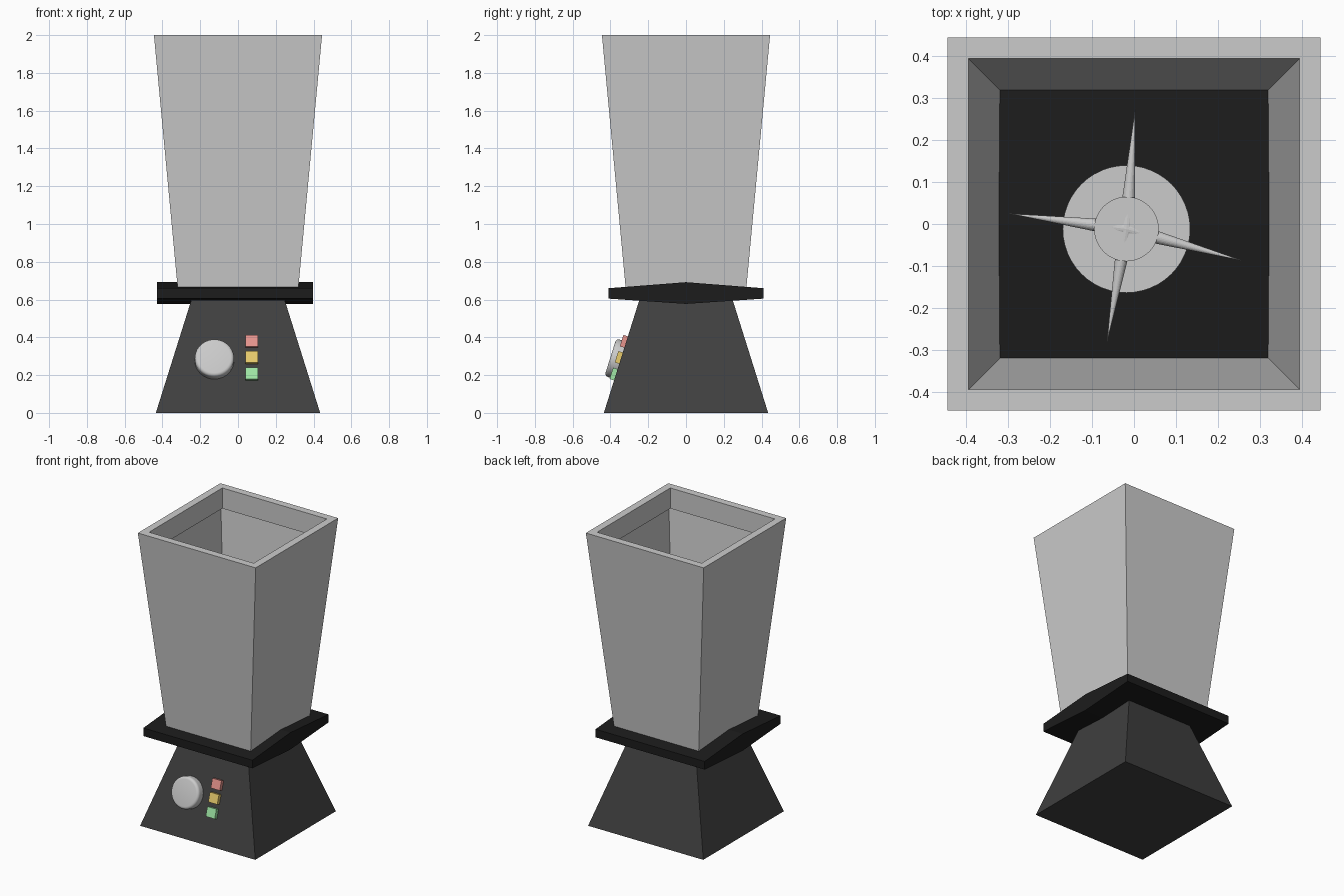
import bpy, bmesh, math
from mathutils import Matrix, Vector

if "Cube" in bpy.data.objects:
    bpy.data.objects.remove(bpy.data.objects["Cube"])


def material(name, rgb):
    m = bpy.data.materials.new(name)
    m.diffuse_color = (*rgb, 1)
    m.use_nodes = True
    m.node_tree.nodes["Principled BSDF"].inputs["Base Color"].default_value = m.diffuse_color
    return m


def finish(name, bm, mat=None, normals=True):
    if normals:
        bmesh.ops.recalc_face_normals(bm, faces=bm.faces)
    me = bpy.data.meshes.new(name)
    bm.to_mesh(me)
    bm.free()
    ob = bpy.data.objects.new(name, me)
    bpy.context.collection.objects.link(ob)
    if mat:
        me.materials.append(mat)
    return ob


def square(bm, half, z):
    return [bm.verts.new((sx * half, sy * half, z))
            for sx, sy in ((-1, -1), (1, -1), (1, 1), (-1, 1))]


def bridge(bm, a, b):
    for i in range(4):
        j = (i + 1) % 4
        bm.faces.new((a[i], a[j], b[j], b[i]))


def cone(bm, r1, r2, depth, matrix, segments=32):
    # base sits on the local origin and rises along local z
    return bmesh.ops.create_cone(bm, cap_ends=True, segments=segments, radius1=r1, radius2=r2,
                                 depth=depth, matrix=matrix @ Matrix.Translation((0, 0, depth / 2)))


charcoal = material("charcoal", (0.05, 0.05, 0.05))
black = material("black", (0.012, 0.012, 0.012))

# Tapered motor base
bm = bmesh.new()
low, high = square(bm, 0.435, 0), square(bm, 0.24, 0.62)
bridge(bm, low, high)
bm.faces.new(low[::-1])
bm.faces.new(high)
finish("motor_base", bm, charcoal)

# Collar: ridged hexagonal profile swept along x
bm = bmesh.new()
profile = [(-0.41, 0.605), (0, 0.577), (0.41, 0.605), (0.41, 0.66), (0, 0.692), (-0.41, 0.66)]
face = bm.faces.new([bm.verts.new((-0.428, y, z)) for y, z in profile])
ext = bmesh.ops.extrude_face_region(bm, geom=[face], use_keep_orig=True)
bmesh.ops.translate(bm, vec=(0.824, 0, 0),
                    verts=[v for v in ext["geom"] if isinstance(v, bmesh.types.BMVert)])
finish("collar", bm, black)

# Thin-walled jar with a flat rim turned down on the inside
bm = bmesh.new()
rings = [square(bm, h, z) for h, z in ((0.315, 0.615), (0.445, 2.0), (0.395, 2.0), (0.395, 1.86))]
for a, b in zip(rings, rings[1:]):
    bridge(bm, a, b)
bm.faces.new(rings[0][::-1])
finish("jar", bm, normals=False)

# Blade hub: two stacked discs
centre = Vector((-0.018, -0.012, 0))
for name, r, z, h in (("hub_disc", 0.152, 0.66, 0.09), ("hub_cap", 0.077, 0.75, 0.08)):
    bm = bmesh.new()
    cone(bm, r, r, h, Matrix.Translation(centre + Vector((0, 0, z))), 48)
    ob = finish(name, bm)

# Four pointed blades crossing at the hub
bm = bmesh.new()
for tip in ((0.003, 0.276), (-0.3, 0.025), (0.26, -0.088), (-0.065, -0.285)):
    d = Vector((*tip, 0)) - centre
    rot = d.to_track_quat('Z', 'Y').to_matrix().to_4x4()
    cone(bm, 0.0205, 0, d.length, Matrix.Translation(centre + Vector((0, 0, 0.812))) @ rot, 24)
finish("blades", bm)

# Controls lie on the sloping front face
slope = math.atan(0.195 / 0.62)


def on_front(x, z):
    y = -0.435 + z * math.tan(slope)
    return Matrix.Translation((x, y, z)) @ Matrix.Rotation(math.pi / 2 - slope, 4, 'X')


bm = bmesh.new()
cone(bm, 0.104, 0.104, 0.055, Matrix.Identity(4), 40)
top = [e for e in bm.edges if all(v.co.z > 0.05 for v in e.verts)]
bmesh.ops.bevel(bm, geom=top, offset=0.018, segments=4, profile=0.5, affect='EDGES')
knob = finish("knob", bm)
knob.matrix_world = on_front(-0.125, 0.278)
bpy.context.view_layer.objects.active = knob
knob.select_set(True)
bpy.ops.object.shade_smooth_by_angle(angle=math.radians(35))

for name, z, rgb in (("red_button", 0.375, (0.8, 0.3, 0.27)),
                     ("yellow_button", 0.29, (0.8, 0.6, 0.15)),
                     ("green_button", 0.202, (0.35, 0.8, 0.38))):
    bm = bmesh.new()
    bmesh.ops.create_cube(bm, size=1, matrix=Matrix.Diagonal((0.068, 0.063, 0.05, 1)))
    finish(name, bm, material(name, rgb)).matrix_world = on_front(0.073, z)
